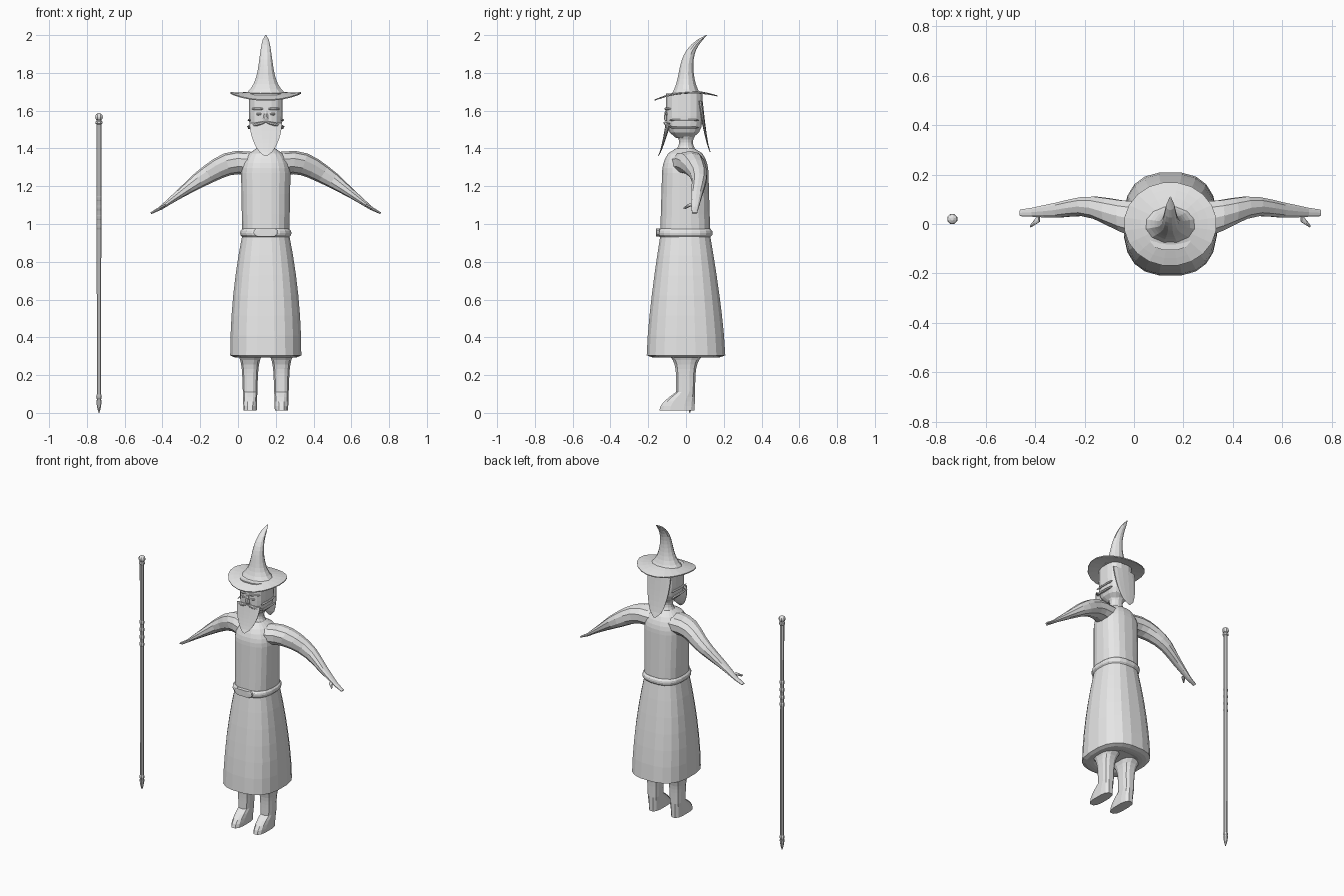
import bpy, bmesh
from math import sin, cos, pi, copysign
from mathutils import Vector

cube = bpy.data.objects.get("Cube")
if cube:
    bpy.data.objects.remove(cube)

grey = bpy.data.materials.new("plain grey")
grey.use_nodes = True
grey.diffuse_color = (0.8, 0.8, 0.8, 1)
grey.node_tree.nodes["Principled BSDF"].inputs["Base Color"].default_value = grey.diffuse_color

X_AXIS, Y_AXIS = Vector((1, 0, 0)), Vector((0, 1, 0))
FIGURE = Vector((0.147, 0, 0))
STAFF = Vector((-0.736, 0.02, 0))


def mix(start, end, t):
    return start + (end - start) * t


def bulge(t):
    return sin(pi * t) ** 0.5 if 0 < t < 1 else 0


def through(t, *values):
    """Smooth value passing through evenly spaced values."""
    last = len(values) - 1
    i = min(int(t * last), last - 1)
    f = t * last - i
    before, after = values[max(i - 1, 0)], values[min(i + 2, last)]
    a, b = values[i], values[i + 1]
    slope_a, slope_b = (b - before) / 2, (after - a) / 2
    ease = f * f * (3 - 2 * f)
    return mix(a, b, ease) + f * (1 - f) * (slope_a * (1 - f) - slope_b * f)


def oval(sides, power):
    """Unit superellipse; a higher power gives a boxier outline."""
    for i in range(sides):
        angle = 2 * pi * (i + 0.5) / sides
        yield [copysign(abs(c) ** (2 / power), c) for c in (cos(angle), sin(angle))]


def skin(name, rings, caps=True, mirror=False, location=FIGURE):
    """Join rings of points into one surface."""
    bm = bmesh.new()
    loops = [[bm.verts.new(point) for point in ring] for ring in rings]
    for low, high in zip(loops, loops[1:]):
        for i in range(len(low)):
            bm.faces.new((low[i - 1], low[i], high[i], high[i - 1]))
    if caps:
        bm.faces.new(loops[0])
        bm.faces.new(loops[-1])
    bmesh.ops.recalc_face_normals(bm, faces=bm.faces)
    mesh = bpy.data.meshes.new(name)
    bm.to_mesh(mesh)
    bm.free()
    mesh.materials.append(grey)
    part = bpy.data.objects.new(name, mesh)
    part.location = location
    bpy.context.collection.objects.link(part)
    if mirror:
        part.modifiers.new("Mirror", "MIRROR")
    return part


def form(name, centre, size, steps=8, sides=12, power=2, sideways=False, **options):
    """Sweep an oval along centre(t); size(t) gives its two half widths."""
    rings = []
    for step in range(steps + 1):
        t = step / steps
        middle = Vector(centre(t))
        across, other = X_AXIS, Y_AXIS
        if sideways:
            ahead = Vector(centre(min(t + 0.1, 1))) - Vector(centre(max(t - 0.1, 0)))
            across, other = Y_AXIS, ahead.cross(Y_AXIS).normalized()
        wide, deep = size(t)
        rings.append([middle + across * u * wide + other * v * deep
                      for u, v in oval(sides, power)])
    return skin(name, rings, **options)


# Robe: underside, flared skirt, straight body and rounded shoulders
form("hem", lambda t: (0, 0, 0.305 - 0.012 * bulge(t)),
     lambda t: (mix(0.11, 0.19, t), mix(0.11, 0.21, t)), steps=4, sides=20, power=2.6)
form("skirt", lambda t: (0, -0.004 * t, mix(0.305, 0.94, t)),
     lambda t: (0.19 - 0.064 * t ** 2, 0.21 - 0.077 * t ** 1.4),
     steps=6, sides=20, power=2.6)
form("robe_body", lambda t: (0, -0.004, mix(0.94, 1.27, t)),
     lambda t: (mix(0.126, 0.132, t), mix(0.134, 0.124, t)), steps=3, sides=20, power=2.6)
form("shoulders", lambda t: (0, -0.004, mix(1.27, 1.4, t)),
     lambda t: (mix(0.05, 0.132, cos(t * pi / 2) ** 0.6),
                mix(0.05, 0.124, cos(t * pi / 2) ** 0.5)), steps=5, sides=20, power=2.6)

# Belt and buckle
form("belt", lambda t: (0, -0.005, mix(0.93, 0.975, t)),
     lambda t: (0.125 + 0.012 * bulge(t), 0.135 + 0.012 * bulge(t)),
     steps=4, sides=20, power=2.6)
form("buckle", lambda t: (0, -0.148, mix(0.935, 0.977, t)),
     lambda t: (0.05 + 0.016 * bulge(t), 0.012), steps=4, power=4)


# Legs running into boots whose toes point forward
def toe(t):
    return 0.044 * cos(min(3 * t, 1) * pi / 2)


form("legs_and_boots", lambda t: (0.083, -toe(t) - 0.004 * (1 - t), mix(0.012, 0.305, t)),
     lambda t: (0.036 + 0.01 * t + 0.018 * t ** 8, 0.052 + toe(t) + 0.04 * t ** 8),
     steps=12, power=2.8, mirror=True)

# Arms thinning into flat hands, with thumbs in front
form("arms", lambda t: (mix(0.05, 0.608, t), through(t, 0, 0.03, 0.07, 0.055, 0.045),
                        through(t, 1.32, 1.32, 1.248, 1.15, 1.057)),
     lambda t: (through(t, 0.09, 0.068, 0.043, 0.031, 0.014),
                through(t, 0.06, 0.061, 0.046, 0.022, 0.005)),
     steps=11, sides=10, power=2.2, sideways=True, mirror=True)
form("thumbs", lambda t: (mix(0.53, 0.565, t), mix(0.025, -0.008, t), mix(1.102, 1.084, t)),
     lambda t: (mix(0.018, 0.006, t), 0.007), steps=2, sides=8, sideways=True, mirror=True)

# Neck and head
form("neck", lambda t: (0, 0, mix(1.385, 1.48, t)),
     lambda t: (0.043 + 0.02 * (1 - 2 * t) ** 2, 0.038 + 0.022 * (1 - 2 * t) ** 2), steps=6)
form("head", lambda t: (0, -0.009, mix(1.455, 1.69, t)),
     lambda t: (0.09 * (1 - 0.55 * (1 - t) ** 8), 0.097 * (1 - 0.55 * (1 - t) ** 8)),
     sides=16, power=3)


# Beard and back hair: thin sheets narrowing to rounded tips
def sheet(name, bottom, top, tip_y, root_y, fullness):
    form(name, lambda t: (0, mix(tip_y, root_y, t ** 0.75), mix(bottom, top, t)),
         lambda t: (0.008 + 0.08 * sin(t * pi / 2) ** fullness, mix(0.002, 0.014, t)))


sheet("beard", 1.36, 1.535, -0.147, -0.094, fullness=0.65)
sheet("back_hair", 1.38, 1.65, 0.128, 0.075, fullness=0.5)

# Face: nose, then paired features swept outward around the head
form("nose", lambda t: (0, -0.107, mix(1.545, 1.6, t)),
     lambda t: (mix(0.017, 0.008, t), 0.005 + 0.01 * (1 - t) * bulge(t)), steps=4, sides=8)


def feature(name, inner, outer, height, droop, thickness):
    form(name, lambda t: (mix(inner, outer, t), 0.3 * inner - 0.111 + outer * t * t / 3,
                          height - droop * t),
         lambda t: (0.003 + thickness * bulge(t), 0.002 + thickness * bulge(t)),
         steps=6, sides=8, sideways=True, mirror=True)


feature("brows", 0.012, 0.075, height=1.61, droop=0, thickness=0.006)
feature("eyes", 0.022, 0.058, height=1.582, droop=0, thickness=0.005)
feature("moustache", 0, 0.1, height=1.54, droop=0.025, thickness=0.008)
for place, height in (("lower", 1.51), ("upper", 1.55)):
    form(place + "_side_locks", lambda t: (0.087, -0.01, height - 0.006 + 0.012 * t),
         lambda t: (0.006 + 0.004 * bulge(t), 0.06 + 0.02 * bulge(t)),
         steps=2, sides=10, mirror=True)


# Hat: a brim curling up at the sides and a crown bent backwards
def brim_ring(t):
    radius = mix(0.05, 0.188, t)
    for u, v in oval(20, 2):
        yield Vector((u * radius, 0.9 * v * radius,
                      1.7 - 0.034 * t ** 1.3 + 0.028 * (u * t) ** 2 + 0.06 * v * radius))


brim = skin("hat_brim", [brim_ring(step / 4) for step in range(5)], caps=False)
thickness = brim.modifiers.new("Thickness", "SOLIDIFY")
thickness.thickness = 0.006
thickness.offset = 0
form("hat_crown", lambda t: (0, 0.108 * t ** 4.5, mix(1.69, 2, t)),
     lambda t: (0.003 + 0.05 * (1 - t) ** 0.5 + 0.055 * (1 - t) ** 6,
                0.003 + 0.045 * (1 - t) ** 0.5 + 0.03 * (1 - t) ** 6), steps=12)


# Staff with a pointed foot, a banded grip and a knobbed head
def turned(name, bottom, top, radius, steps=1):
    form(name, lambda t: (0, 0, mix(bottom, top, t)),
         lambda t: (radius(t), radius(t)), steps=steps, sides=8, location=STAFF)


turned("staff_shaft", 0.06, 1.55, lambda t: mix(0.012, 0.014, t))
turned("staff_point", 0, 0.065, lambda t: mix(0.002, 0.016, t ** 0.6), steps=3)
turned("staff_ferrule", 0.07, 0.1, lambda t: 0.011 + 0.005 * bulge(t), steps=4)
for band in range(4):
    start = 0.97 + band / 20
    turned(f"grip_band_{band + 1}", start, start + 0.03,
           lambda t: 0.013 + 0.0025 * bulge(t), steps=4)
turned("staff_collar", 1.525, 1.548, lambda t: 0.012 + 0.008 * bulge(t), steps=4)
turned("staff_knob", 1.546, 1.587, lambda t: 0.006 + 0.016 * bulge(t), steps=6)
